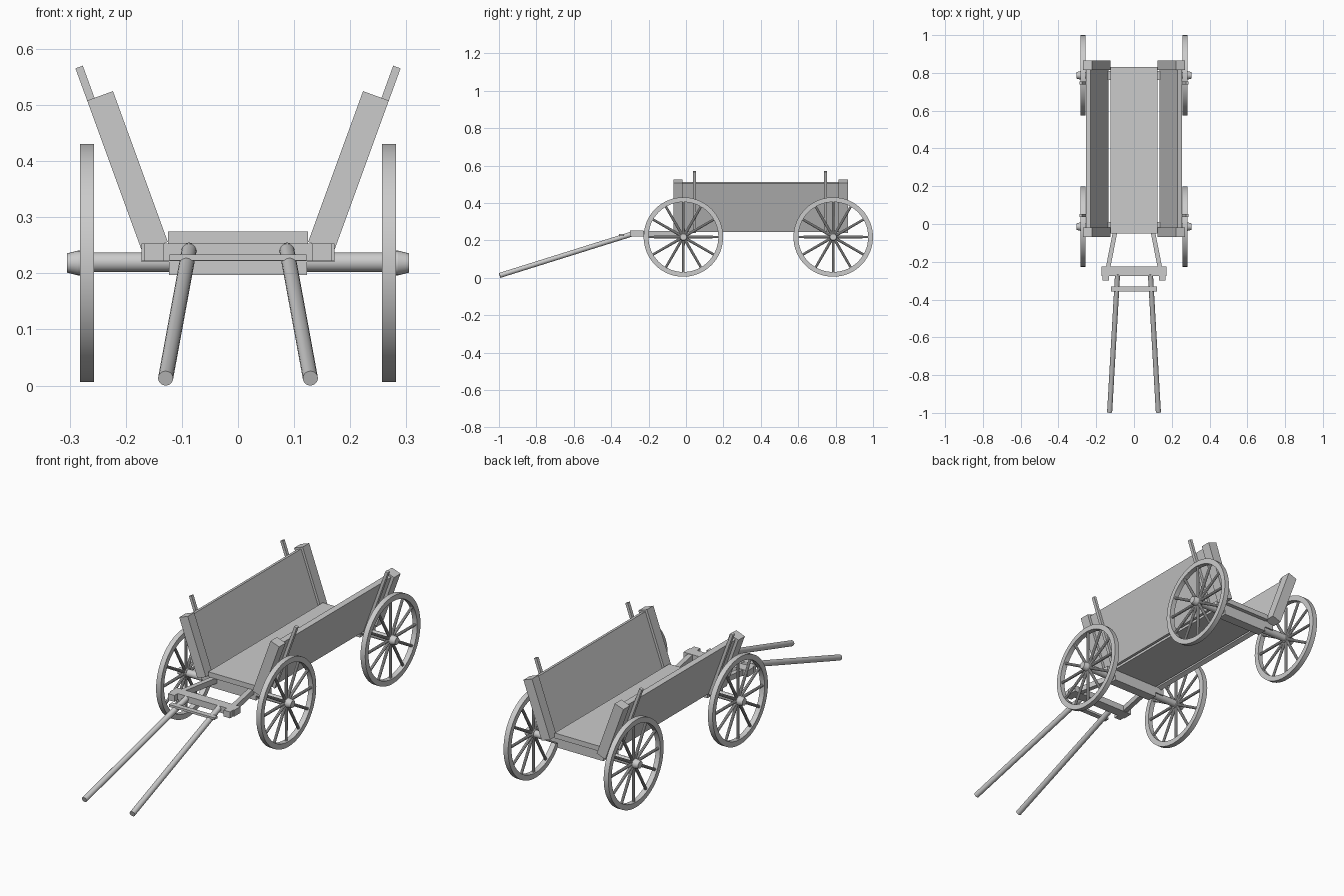
import bpy, bmesh
from math import pi, cos, sin, radians
from mathutils import Vector, Matrix

if "Cube" in bpy.data.objects:
    bpy.data.objects.remove(bpy.data.objects["Cube"])


def finish(name, bm, smooth=False):
    bmesh.ops.recalc_face_normals(bm, faces=bm.faces)
    me = bpy.data.meshes.new(name)
    bm.to_mesh(me)
    bm.free()
    ob = bpy.data.objects.new(name, me)
    bpy.context.collection.objects.link(ob)
    if smooth:
        bpy.ops.object.select_all(action='DESELECT')
        ob.select_set(True)
        bpy.context.view_layer.objects.active = ob
        bpy.ops.object.shade_smooth_by_angle(angle=radians(35))
    return ob


def prism(name, pts, lo, hi, axis):
    """Extrude a flat outline along y (points x,z) or z (points x,y)."""
    bm = bmesh.new()
    place = (lambda p: (p[0], lo, p[1])) if axis == 'y' else (lambda p: (p[0], p[1], lo))
    face = bm.faces.new([bm.verts.new(place(p)) for p in pts])
    ext = bmesh.ops.extrude_face_region(bm, geom=[face])
    move = Vector((0, hi - lo, 0)) if axis == 'y' else Vector((0, 0, hi - lo))
    bmesh.ops.translate(bm, vec=move, verts=[v for v in ext['geom'] if isinstance(v, bmesh.types.BMVert)])
    return finish(name, bm)


def box(name, x0, x1, y0, y1, z0, z1):
    return prism(name, [(x0, y0), (x1, y0), (x1, y1), (x0, y1)], z0, z1, 'z')


def add_rod(bm, a, b, r1, r2, sides):
    a, b = Vector(a), Vector(b)
    d = b - a
    m = Matrix.Translation((a + b) / 2) @ d.to_track_quat('Z', 'Y').to_matrix().to_4x4()
    bmesh.ops.create_cone(bm, cap_ends=True, segments=sides, radius1=r1, radius2=r2,
                          depth=d.length, matrix=m)


def rod(name, a, b, r, sides=20):
    bm = bmesh.new()
    add_rod(bm, a, b, r, r, sides)
    return finish(name, bm, True)


def leaning(name, s, off0, off1, len0, len1, y0, y1):
    """Bar leaning outward 20 degrees; offsets run across the bar, lengths along it."""
    t = radians(20)
    pts = [(s * (0.125 + sin(t) * l + cos(t) * o), 0.256 + cos(t) * l - sin(t) * o)
           for o, l in ((off0, len0), (off1, len0), (off1, len1), (off0, len1))]
    return prism(name, pts, y0, y1, 'y')


def wheel(name, s, y, z):
    # Rim
    bm = bmesh.new()
    prof = [(0.257, 0.2125), (0.282, 0.2125), (0.282, 0.187), (0.257, 0.187)]
    vs = [bm.verts.new((s * x, y, z + r)) for x, r in prof]
    es = [bm.edges.new((vs[i], vs[(i + 1) % 4])) for i in range(4)]
    bmesh.ops.spin(bm, geom=vs + es, cent=(0, y, z), axis=(1, 0, 0), angle=2 * pi, steps=64)
    bmesh.ops.remove_doubles(bm, verts=bm.verts, dist=1e-4)
    # Spokes
    for i in range(12):
        a = i * pi / 6
        d = Vector((0, cos(a), sin(a)))
        c = Vector((s * 0.2695, y, z))
        add_rod(bm, c + d * 0.012, c + d * 0.19, 0.0075, 0.0065, 10)
    # Hub with tapered cap
    add_rod(bm, (s * 0.257, y, z), (s * 0.285, y, z), 0.022, 0.022, 24)
    add_rod(bm, (s * 0.285, y, z), (s * 0.305, y, z), 0.022, 0.017, 24)
    finish(name, bm, True)


FRONT, REAR, AXLE_Z = -0.014, 0.787, 0.2185

# Floor
box("floor", -0.125, 0.125, -0.05, 0.83, 0.25, 0.275)

# Axles, beams and wheels
for tag, y in (("front", FRONT), ("rear", REAR)):
    rod(tag + "_axle", (-0.262, y, 0.22), (0.262, y, 0.22), 0.0175)
    box(tag + "_axle_beam", -0.123, 0.123, y - 0.024, y + 0.024, 0.197, 0.25)
    box(tag + "_bolster", -0.172, 0.172, y - 0.024, y + 0.024, 0.22, 0.253)
    for side, s in (("left", -1), ("right", 1)):
        wheel(f"{tag}_{side}_wheel", s, y, AXLE_Z)

# Leaning sides, end posts and stakes
for side, s in (("left", -1), ("right", 1)):
    leaning(side + "_side_board", s, 0.012, 0.035, 0, 0.278, -0.03, 0.825)
    for tag, y0, y1, ys in (("front", -0.068, -0.018, 0.045), ("rear", 0.815, 0.865, 0.746)):
        leaning(f"{tag}_{side}_post", s, 0, 0.049, 0, 0.286, y0, y1)
        leaning(f"{tag}_{side}_stake", s, 0.035, 0.049, 0, 0.347, ys - 0.008, ys + 0.008)

# Drawbar frame
box("drawbar_crossbar", -0.172, 0.172, -0.275, -0.226, 0.222, 0.253)
for side, s in (("left", -1), ("right", 1)):
    prism(side + "_drawbar_arm",
          [(s * 0.08, 0.0), (s * 0.104, 0.0), (s * 0.15, -0.235), (s * 0.126, -0.235)],
          0.224, 0.251, 'z')
    box(side + "_drawbar_lug", s * 0.132, s * 0.167, -0.3, -0.27, 0.222, 0.253)
    # Shafts
    rod(side + "_shaft", (s * 0.087, -0.265, 0.242), (s * 0.129, -0.996, 0.013), 0.0135)
box("shaft_crosspiece", -0.122, 0.122, -0.357, -0.332, 0.223, 0.234)
